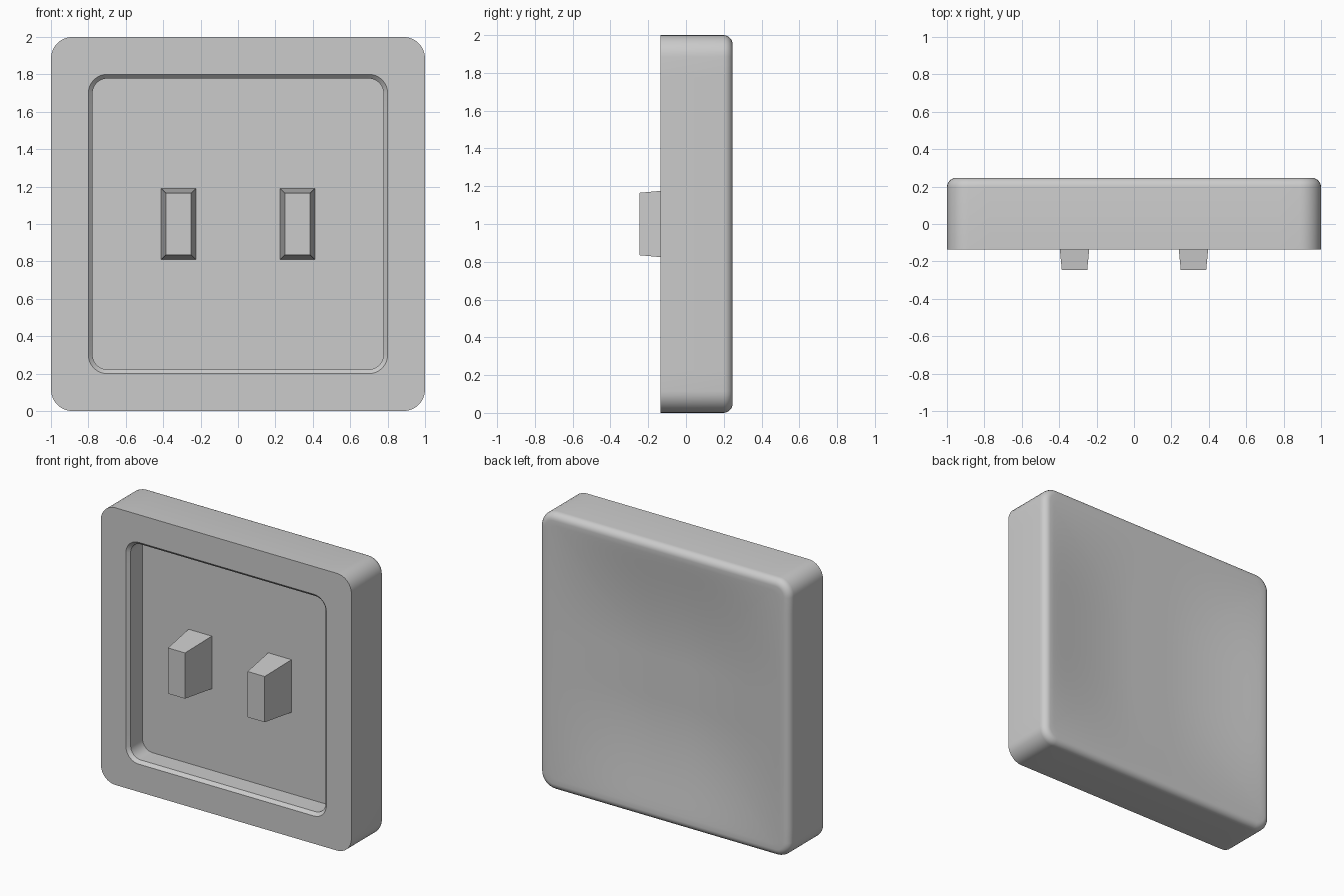
import bpy, bmesh, math
from mathutils import Vector

cube = bpy.data.objects.get("Cube")
if cube:
    bpy.data.objects.remove(cube, do_unlink=True)

# Single grey plastic
grey = bpy.data.materials.new("grey_plastic")
grey.use_nodes = True
colour = (0.6, 0.6, 0.6, 1)
grey.diffuse_color = colour
grey.node_tree.nodes["Principled BSDF"].inputs["Base Color"].default_value = colour

FRONT, BACK, FLOOR, TIP = -0.135, 0.247, 0.023, -0.247
RADIUS, FILLET = 0.115, 0.05
CORNER_STEPS, EDGE_STEPS = 8, 16


def slope_in(v):
    """Ease from the rim to the hollow, steepest near the rim."""
    t = min(max((0.95 - abs(v)) / 0.8, 0), 1) ** 0.65
    return t * t * (3 - 2 * t)


def dish(x, z):
    """Depth of the shallow hollow in the back face."""
    return 0.065 * slope_in(x) * slope_in(z)


def outline(half, radius):
    """Rounded square with subdivided straight sides, as (x, z) pairs."""
    points, c = [], half - radius
    for side in range(4):
        turn = side * math.pi / 2
        local = []
        for i in range(CORNER_STEPS + 1):
            a = math.pi / 2 * i / CORNER_STEPS
            local.append((c + radius * math.cos(a), c + radius * math.sin(a)))
        for i in range(1, EDGE_STEPS):
            local.append((c - 2 * c * i / EDGE_STEPS, half))
        for x, z in local:
            points.append((x * math.cos(turn) - z * math.sin(turn),
                           x * math.sin(turn) + z * math.cos(turn)))
    return points


def finish(bm, name, smooth):
    bmesh.ops.recalc_face_normals(bm, faces=bm.faces)
    mesh = bpy.data.meshes.new(name)
    bm.to_mesh(mesh)
    bm.free()
    mesh.materials.append(grey)
    obj = bpy.data.objects.new(name, mesh)
    bpy.context.collection.objects.link(obj)
    if smooth:
        bpy.ops.object.select_all(action='DESELECT')
        obj.select_set(True)
        bpy.context.view_layer.objects.active = obj
        bpy.ops.object.shade_smooth_by_angle(angle=math.radians(30))


# Cap: recess floor, chamfered lip, front rim, sides, rounded back edge
rings = [(FLOOR, 0.778, 0.08), (FRONT + 0.022, 0.778, 0.08),
         (FRONT, 0.8, 0.1), (FRONT, 1, RADIUS)]
for i in range(7):
    a = math.pi / 2 * i / 6
    inset = FILLET * (1 - math.cos(a))
    rings.append((BACK - FILLET * (1 - math.sin(a)), 1 - inset, RADIUS - inset))
# Dished back, as shrinking outlines
steps = 28
for i in range(1, steps):
    s = 1 - i / steps
    rings.append((BACK, (1 - FILLET) * s, (RADIUS - FILLET) * s))

bm = bmesh.new()
loops = []
for y, half, radius in rings:
    loops.append([bm.verts.new((x, y - (dish(x, z) if y == BACK else 0), 1 + z))
                  for x, z in outline(half, radius)])
for a, b in zip(loops, loops[1:]):
    for i in range(len(a)):
        j = (i + 1) % len(a)
        bm.faces.new((a[i], a[j], b[j], b[i]))
bm.faces.new(loops[0])
bm.faces.new(loops[-1])
finish(bm, "cap_body", True)

# Two tapered prongs standing on the recess floor
for name, cx in (("right_prong", -0.318), ("left_prong", 0.318)):
    bm = bmesh.new()
    bmesh.ops.create_cube(bm, size=2)
    for v in bm.verts:
        base = v.co.y > 0
        w, h = (0.093, 0.19) if base else (0.068, 0.165)
        v.co = Vector((cx + v.co.x * w, FLOOR if base else TIP, 1 + v.co.z * h))
    finish(bm, name, False)
